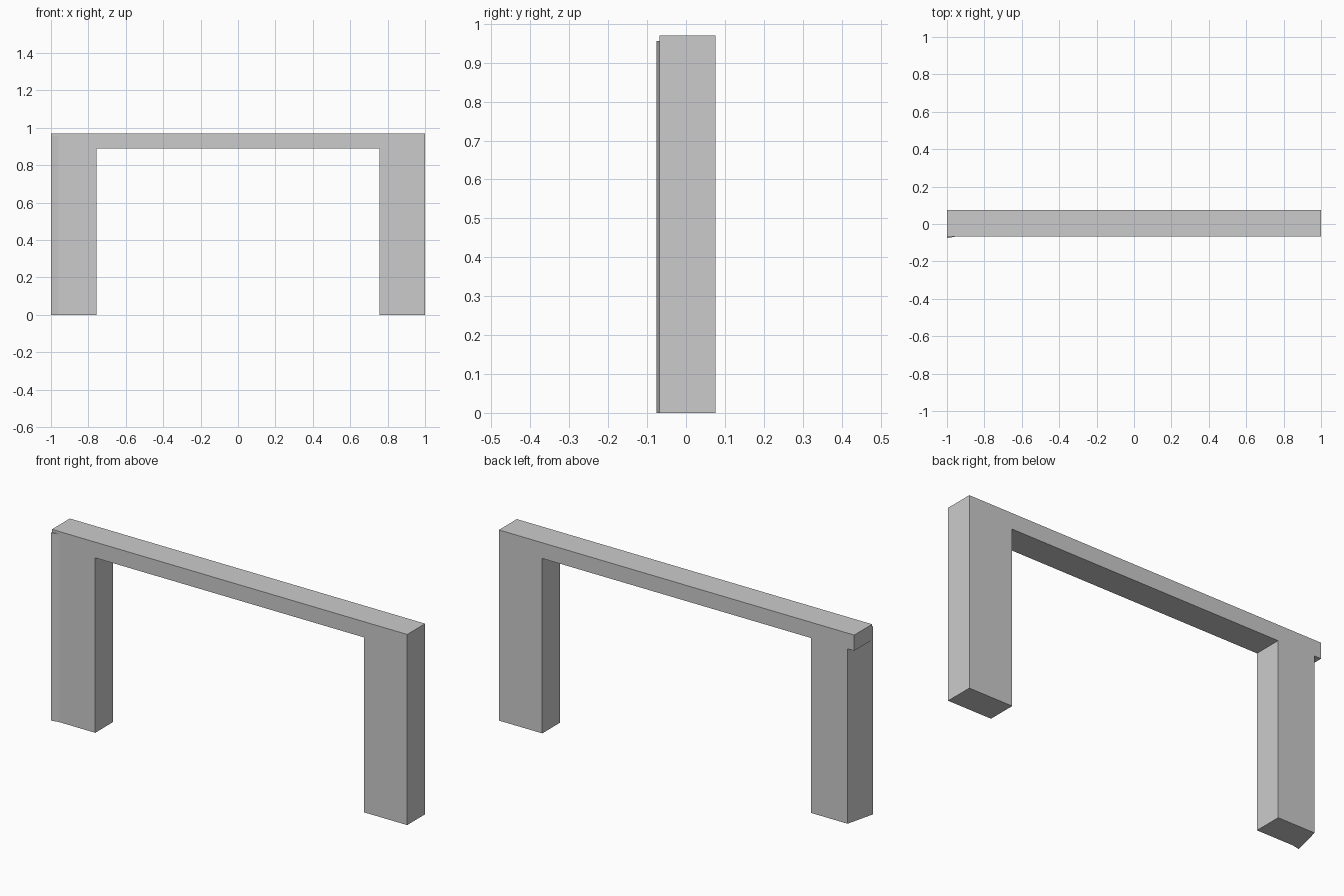
import bpy, bmesh

if "Cube" in bpy.data.objects:
    bpy.data.objects.remove(bpy.data.objects["Cube"])


def extrude(name, points, direction):
    """Extrude a closed planar profile into a solid."""
    bm = bmesh.new()
    face = bm.faces.new([bm.verts.new(p) for p in points])
    new = bmesh.ops.extrude_face_region(bm, geom=[face])["geom"]
    verts = [v for v in new if isinstance(v, bmesh.types.BMVert)]
    bmesh.ops.translate(bm, verts=verts, vec=direction)
    bmesh.ops.recalc_face_normals(bm, faces=bm.faces)
    mesh = bpy.data.meshes.new(name)
    bm.to_mesh(mesh)
    bm.free()
    obj = bpy.data.objects.new(name, mesh)
    bpy.context.collection.objects.link(obj)
    return obj


front, back = -0.068, 0.076
top, under = 0.97, 0.89
inner, left_end = 0.756, -0.963

# Top beam and both legs, with a step under the left end of the beam
profile = [(-1, top), (-1, under), (left_end, under), (left_end, 0),
           (-inner, 0), (-inner, under), (inner, under), (inner, 0),
           (1, 0), (1, top)]
extrude("door_frame", [(x, front, z) for x, z in profile], (0, back - front, 0))

# Skewed outer end of the left leg, its top tucked into the beam
plan = [(-1, -0.076), (-0.90, -0.056), (-0.90, 0.06), (left_end, back - 0.001)]
extrude("left_leg_end", [(x, y, 0) for x, y in plan], (0, 0, 0.956))
